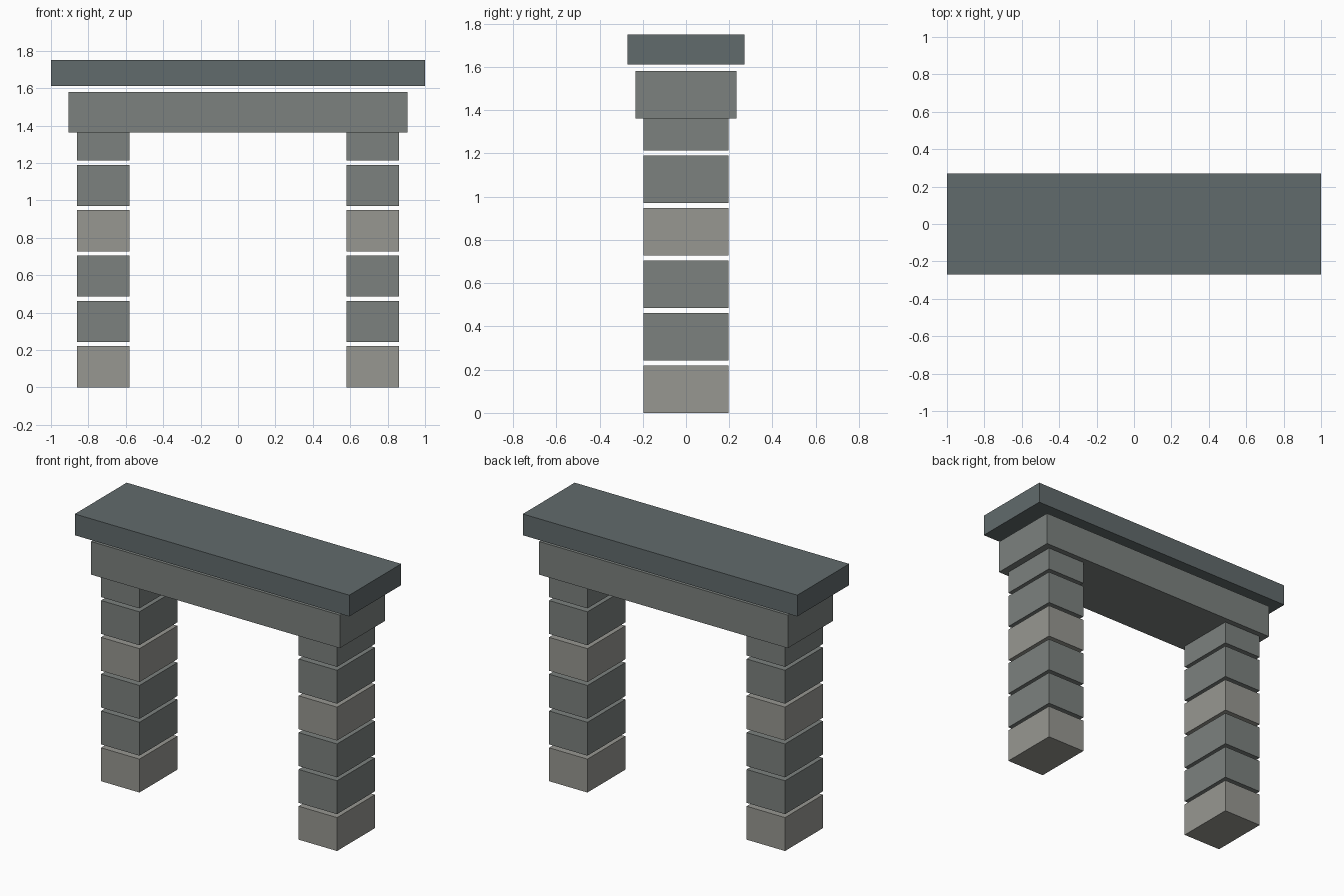
import bpy

if "Cube" in bpy.data.objects:
    bpy.data.objects.remove(bpy.data.objects["Cube"])


def material(name, rgb):
    mat = bpy.data.materials.new(name)
    mat.diffuse_color = (*rgb, 1)
    mat.use_nodes = True
    mat.node_tree.nodes["Principled BSDF"].inputs["Base Color"].default_value = mat.diffuse_color
    return mat


def box(name, x, z0, z1, width, depth, mat):
    bpy.ops.mesh.primitive_cube_add(size=1, location=(x, 0, (z0 + z1) / 2))
    ob = bpy.context.object
    ob.name = name
    ob.scale = (width, depth, z1 - z0)
    bpy.ops.object.transform_apply(location=False, rotation=False, scale=True)
    ob.data.materials.append(mat)


stone = material("grey_stone", (0.20, 0.22, 0.21))
pale = material("pale_stone", (0.31, 0.31, 0.285))
dark = material("dark_stone", (0.12, 0.145, 0.15))

# Two pillars of stacked blocks with open joints, every third block pale
for side, x in (("left", -0.72), ("right", 0.72)):
    for i in range(6):
        z = 0.2425 * i
        box(f"{side}_pillar_block_{i + 1}", x, z, z + 0.22, 0.28, 0.395,
            pale if i % 3 == 0 else stone)

# Lintel resting over the top blocks, and the cap slab floating just above
box("lintel", 0, 1.362, 1.58, 1.812, 0.468, stone)
box("cap_slab", 0, 1.61, 1.75, 2.0, 0.54, dark)
